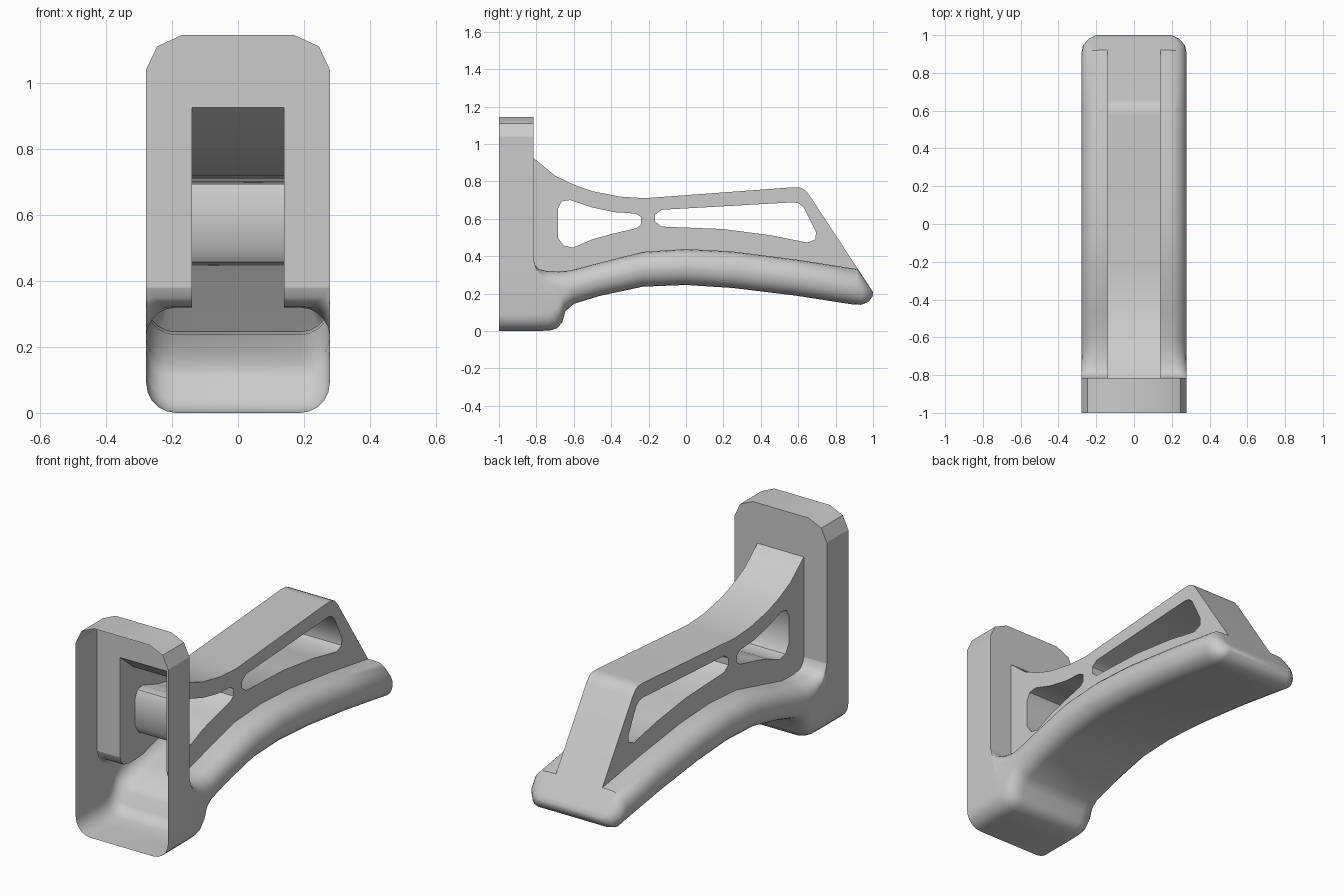
import bpy, bmesh, math
from mathutils import Vector

if "Cube" in bpy.data.objects:
    bpy.data.objects.remove(bpy.data.objects["Cube"])

grey = bpy.data.materials.new("plain grey")
grey.use_nodes = True
colour = (0.6, 0.6, 0.6, 1)
grey.diffuse_color = colour
grey.node_tree.nodes["Principled BSDF"].inputs["Base Color"].default_value = colour

HALF = 0.278      # half width of flange and arm
WEB = 0.14        # half width of the web
BACK = -0.815     # rear plane of the flange
STEPS = 5         # segments in a rounded corner


def finish(name, bm, angle):
    bmesh.ops.remove_doubles(bm, verts=bm.verts, dist=0.0004)
    bmesh.ops.recalc_face_normals(bm, faces=bm.faces)
    mesh = bpy.data.meshes.new(name)
    bm.to_mesh(mesh)
    bm.free()
    mesh.materials.append(grey)
    obj = bpy.data.objects.new(name, mesh)
    bpy.context.collection.objects.link(obj)
    bpy.ops.object.select_all(action='DESELECT')
    obj.select_set(True)
    bpy.context.view_layer.objects.active = obj
    bpy.ops.object.shade_smooth_by_angle(angle=math.radians(angle))


def corner(radius):
    """Quarter round as (inset from side, distance from end) pairs."""
    for i in range(STEPS + 1):
        a = math.pi / 2 * i / STEPS
        yield radius * (1 - math.sin(a)), radius * (1 - math.cos(a))


def strip(bm, a, b, closed=False):
    n = len(a)
    for i in range(n if closed else n - 1):
        j = (i + 1) % n
        bm.faces.new((a[i], a[j], b[j], b[i]))


# Arm stations: crown (y, z), underside (y, z), half width, crown radius
R = 0.09
stations = [
    ((BACK, 0.38), (BACK, 0), HALF, 0),
    ((-0.805, 0.35), (-0.73, 0.002), HALF, 0.02),
    ((-0.785, 0.33), (-0.69, 0.014), HALF, 0.05),
    ((-0.74, 0.32), (-0.662, 0.045), HALF, 0.07),
    ((-0.68, 0.319), (-0.645, 0.105), HALF, R),
    ((-0.62, 0.323), (-0.6, 0.145), HALF, R),
    ((-0.46, 0.365), (-0.46, 0.188), HALF, R),
    ((-0.23, 0.423), (-0.23, 0.237), HALF, R),
    ((0, 0.438), (0, 0.246), HALF, R),
    ((0.25, 0.425), (0.25, 0.23), HALF, R),
    ((0.6, 0.38), (0.58, 0.19), HALF, R),
    ((0.92, 0.33), (0.89, 0.142), HALF, R),
    ((0.955, 0.277), (0.935, 0.14), 0.27, R),
    ((0.985, 0.231), (0.975, 0.155), 0.24, R),
    ((1.0, 0.208), (0.998, 0.185), 0.2, R),
]
WEB_END = 11      # station where the web stops

# Arm: rounded section lofted along the stations
bm = bmesh.new()
rings = []
for top, bottom, half, radius in stations:
    t, b = Vector((0, *top)), Vector((0, *bottom))
    length = (t - b).length
    down = (b - t) / length
    rt, rb = min(radius, length * 0.48), min(R, length * 0.48)
    side = [(WEB, 0)]
    side += [(half - inset, d) for inset, d in reversed(list(corner(rt)))][::-1][::-1]
    side = [(WEB, 0)] + sorted(side[1:], key=lambda p: p[1])
    side += [(half - inset, length - d) for inset, d in
             sorted(corner(rb), key=lambda p: -p[1])]
    loop = side + [(-x, d) for x, d in reversed(side)]
    rings.append([bm.verts.new(t + down * d + Vector((x, 0, 0))) for x, d in loop])
for i, (a, b) in enumerate(zip(rings, rings[1:])):
    strip(bm, a, b, closed=i >= WEB_END)
bm.faces.new(rings[-1])
finish("arm", bm, 40)

# Flange: open-fronted wall with a slotted rear plate
bm = bmesh.new()
shoulder = [(HALF, 1.04), (0.245, 1.11), (0.168, 1.145)]
base = [(HALF - inset, d) for inset, d in sorted(corner(R), key=lambda p: p[1])]
right = base + [(HALF, 0.38)] + shoulder
outline = right + [(-x, z) for x, z in reversed(right)]
front, rear = ([bm.verts.new((x, y, z)) for x, z in outline] for y in (-1, BACK))
strip(bm, front, rear, closed=True)
half_plate = [(WEB, 0.925), (WEB, 0.38), (HALF, 0.38)] + shoulder
plate = half_plate + [(-x, z) for x, z in reversed(half_plate)]
bm.faces.new([bm.verts.new((x, BACK, z)) for x, z in plate])
finish("mounting_flange", bm, 25)

# Web: two side sheets with openings, joined over the top and inside the openings
ridge = [(BACK, 0.925), (-0.7, 0.83), (-0.6, 0.782), (-0.5, 0.747), (-0.35, 0.718),
         (-0.22, 0.71), (0.57, 0.768), (0.61, 0.767), (0.635, 0.755), (0.66, 0.725),
         (0.92, 0.33)]
small_opening = [(-0.685, 0.5), (-0.685, 0.655), (-0.665, 0.693), (-0.62, 0.7),
                 (-0.5, 0.66), (-0.38, 0.635), (-0.27, 0.628), (-0.24, 0.61),
                 (-0.24, 0.57), (-0.265, 0.55), (-0.4, 0.518), (-0.5, 0.49),
                 (-0.605, 0.445), (-0.655, 0.457)]
large_opening = [(-0.165, 0.585), (-0.165, 0.622), (-0.13, 0.648), (0.575, 0.688),
                 (0.605, 0.682), (0.63, 0.66), (0.695, 0.53), (0.692, 0.49),
                 (0.65, 0.472), (0.45, 0.512), (0.2, 0.545), (-0.13, 0.558)]
crown = [s[0] for s in stations[:WEB_END]]
loops = [ridge + crown[::-1], small_opening, large_opening]
bm = bmesh.new()
sheets = []
for x in (-WEB, WEB):
    edges, sheet = [], []
    for loop in loops:
        vs = [bm.verts.new((x, y, z)) for y, z in loop]
        edges += [bm.edges.new((v, vs[i - 1])) for i, v in enumerate(vs)]
        sheet.append(vs)
    bmesh.ops.triangle_fill(bm, use_beauty=True, use_dissolve=False,
                            edges=edges, normal=(1, 0, 0))
    sheets.append(sheet)
n = len(ridge)
strip(bm, sheets[0][0][:n], sheets[1][0][:n])
for k in (1, 2):
    strip(bm, sheets[0][k], sheets[1][k], closed=True)
finish("web", bm, 40)
